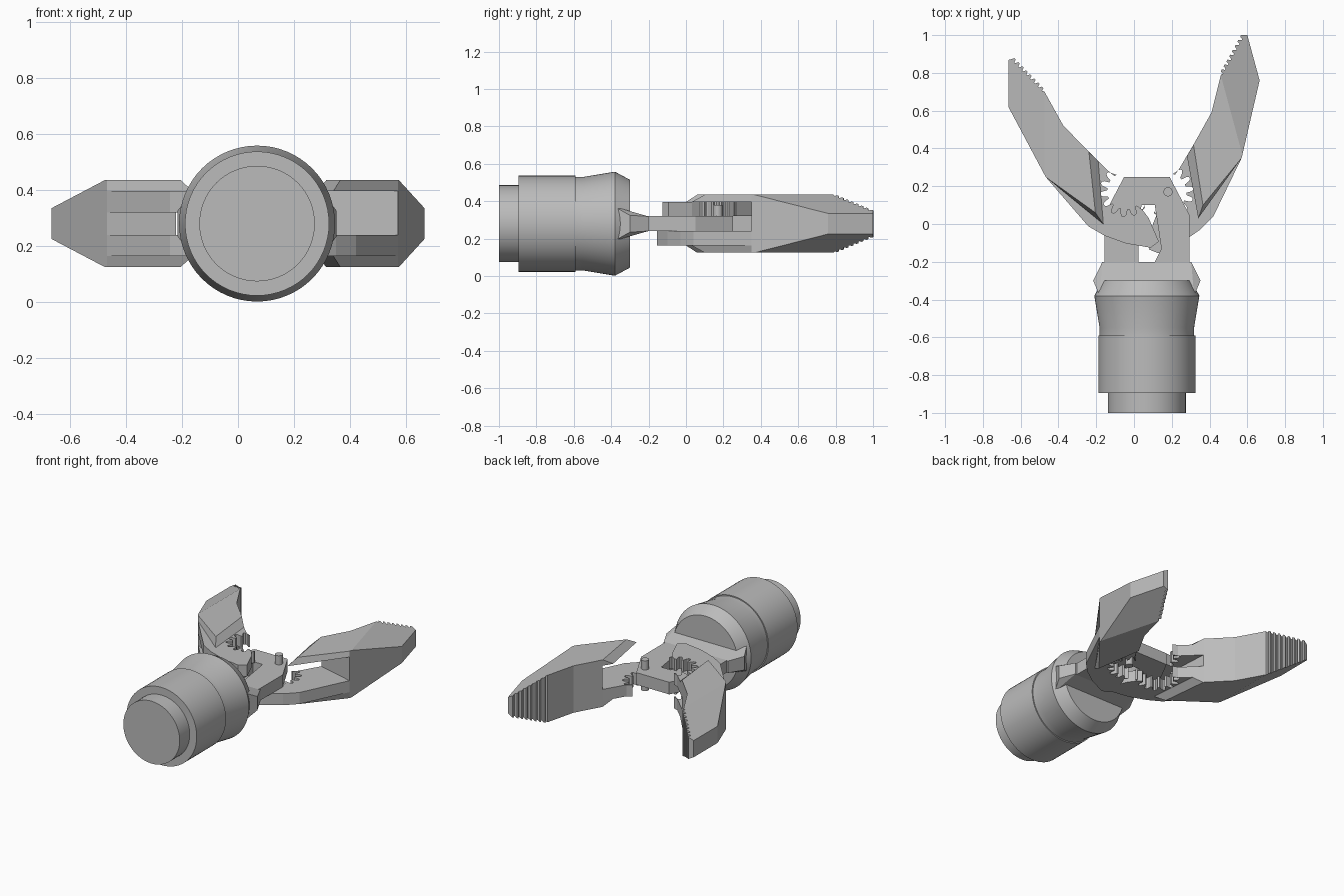
import bpy, bmesh, math
from mathutils import Matrix, Vector

if "Cube" in bpy.data.objects:
    bpy.data.objects.remove(bpy.data.objects["Cube"])

AXIS, MID = 0.068, 0.28          # tool axis in x, mid height in z

metal = bpy.data.materials.new("grey metal")
metal.use_nodes = True
GREY = (0.5, 0.5, 0.5, 1)
metal.diffuse_color = GREY
metal.node_tree.nodes["Principled BSDF"].inputs["Base Color"].default_value = GREY


def finish(name, bm):
    bmesh.ops.recalc_face_normals(bm, faces=bm.faces)
    mesh = bpy.data.meshes.new(name)
    bm.to_mesh(mesh)
    bm.free()
    mesh.materials.append(metal)
    ob = bpy.data.objects.new(name, mesh)
    bpy.context.collection.objects.link(ob)
    return ob


def loft(bm, low, z0, high, z1):
    """Solid between two outlines of equal length."""
    a = [bm.verts.new((x, y, z0)) for x, y in low]
    b = [bm.verts.new((x, y, z1)) for x, y in high]
    bm.faces.new(a[::-1])
    bm.faces.new(b)
    for i in range(len(a)):
        j = (i + 1) % len(a)
        bm.faces.new((a[i], a[j], b[j], b[i]))


def circle(cx, cy, r, n=32):
    return [(cx + r * math.cos(math.tau * i / n), cy + r * math.sin(math.tau * i / n))
            for i in range(n)]


def cut(ob, outline, z0, z1):
    bm = bmesh.new()
    loft(bm, outline, z0, outline, z1)
    cutter = finish("cutter", bm)
    cutter.hide_render = True
    mod = ob.modifiers.new("cut", "BOOLEAN")
    mod.operation, mod.object, mod.solver = "DIFFERENCE", cutter, "EXACT"
    bpy.context.view_layer.objects.active = ob
    bpy.ops.object.modifier_apply(modifier=mod.name)
    bpy.data.objects.remove(cutter)


# Round handle, turned about the y axis
profile = [(-1, 0.206), (-0.895, 0.206), (-0.895, 0.257), (-0.59, 0.257), (-0.59, 0.25),
           (-0.55, 0.25), (-0.38, 0.278), (-0.3, 0.235)]
bm = bmesh.new()
rings = [[bm.verts.new((x, y, z)) for x, z in circle(AXIS, MID, r, 64)] for y, r in profile]
for r0, r1 in zip(rings, rings[1:]):
    for i in range(64):
        j = (i + 1) % 64
        bm.faces.new((r0[i], r0[j], r1[j], r1[i]))
bm.faces.new(rings[0])
bm.faces.new(rings[-1])
handle = finish("handle", bm)
bpy.context.view_layer.objects.active = handle
handle.select_set(True)
bpy.ops.object.shade_smooth_by_angle(angle=math.radians(12))
handle.select_set(False)

# Wedge joining the handle to the plate
bm = bmesh.new()
for x, y, z in [(0.25, -0.38, 0.09), (0.284, -0.3, 0.045), (0.265, -0.275, 0.04), (0.235, -0.2, 0.039)]:
    for sx in (-1, 1):
        for sz in (-1, 1):
            bm.verts.new((AXIS + sx * x, y, MID + sz * z))
bmesh.ops.convex_hull(bm, input=bm.verts)
finish("plate_root", bm)

# Flat centre plate with a slot
half = [(0.225, -0.3), (0.225, 0.05), (0.12, 0.25)]
outline = [(AXIS + x, y) for x, y in half] + [(AXIS - x, y) for x, y in half[::-1]]
bm = bmesh.new()
loft(bm, outline, 0.24, outline, 0.32)
plate = finish("centre_plate", bm)
cut(plate, [(0.025, -0.2), (0.11, -0.2), (0.145, -0.13), (0.11, 0.1), (0.04, 0.1), (0.025, 0)], 0.1, 0.5)

# Jaw outlines
PIVOT = Vector((0.18, 0.17))


def gear_arc(start, end, teeth=14):
    """Toothed arc about the pivot, clockwise from start to end degrees."""
    pts, step = [], 360 / teeth
    a = start
    while a > end:
        for off, r in ((0, 0.098), (0.28, 0.098), (0.4, 0.125), (0.52, 0.136), (0.72, 0.136), (0.86, 0.125)):
            t = math.radians(a - off * step)
            pts.append((PIVOT.x + r * math.cos(t), PIVOT.y + r * math.sin(t)))
        a -= step
    return pts


def grip_teeth(p, q, n=8, depth=0.016):
    """Saw edge from p to q."""
    p, q = Vector(p), Vector(q)
    d = (q - p) / n
    out = Vector((d.y, -d.x)).normalized() * depth
    pts = []
    for i in range(n):
        pts += [p + d * i, p + d * (i + 0.25) + out, p + d * (i + 0.6) + out, p + d * (i + 0.8)]
    return [tuple(v) for v in pts]


grip = grip_teeth((0.585, 1.0), (0.468, 0.79))
tip = [(0.57, 0.35), (0.665, 0.76), (0.6, 1.0)] + grip + [(0.46, 0.79), (0.41, 0.59), (0.315, 0.42)]
base = [(0.08, -0.135), (0.13, -0.155), (0.25, -0.1), (0.35, -0.03), (0.42, 0.04), (0.57, 0.35),
        (0.315, 0.42), (0.235, 0.285)] + gear_arc(75, -135 + 10) + [(0.12, 0.05), (0.1, 0)]
ramp_low = [(0.34, 0.03), (0.57, 0.35), (0.315, 0.42), (0.28, 0.36)]
ramp_top = [(0.365, 0.1), (0.57, 0.35), (0.315, 0.42), (0.315, 0.42 - 0.001)]


def jaw(name):
    bm = bmesh.new()
    # thick finger, bevelled towards the outer tip on both sides
    loft(bm, tip, MID - 0.155, tip, MID + 0.155)
    a, b = 0.505, 0.137
    for s in (-1, 1):
        bmesh.ops.bisect_plane(bm, geom=bm.verts[:] + bm.edges[:] + bm.faces[:],
                               plane_co=(0.57, 0.38, MID + s * 0.155), plane_no=(a, b, s),
                               clear_outer=True)
        bmesh.ops.holes_fill(bm, edges=[e for e in bm.edges if e.is_boundary], sides=0)
    # filled web behind the slot
    web = [(0.375, 0.13), (0.57, 0.35), (0.315, 0.42)]
    loft(bm, web, 0.24, web, 0.32)
    # geared cheeks and their ramps above and below the slot
    for s in (-1, 1):
        loft(bm, base, MID + s * 0.04, base, MID + s * 0.116)
        loft(bm, ramp_low, MID + s * 0.116, ramp_top, MID + s * 0.155)
    return bm


left_jaw = finish("left_jaw", jaw("left_jaw"))
bm = jaw("right_jaw")
turn = Matrix.Translation((0.174, 0.058, 0)) @ Matrix.Rotation(math.radians(15), 4, "Z")
bmesh.ops.transform(bm, matrix=turn @ Matrix.Scale(-1, 4, (1, 0, 0)), verts=bm.verts)
finish("right_jaw", bm)

# Pivot hole with its pin
cut(left_jaw, circle(PIVOT.x, PIVOT.y, 0.033), 0.1, 0.5)
bm = bmesh.new()
pin = circle(PIVOT.x, PIVOT.y, 0.024)
loft(bm, pin, 0.18, pin, 0.38)
finish("pivot_pin", bm)
